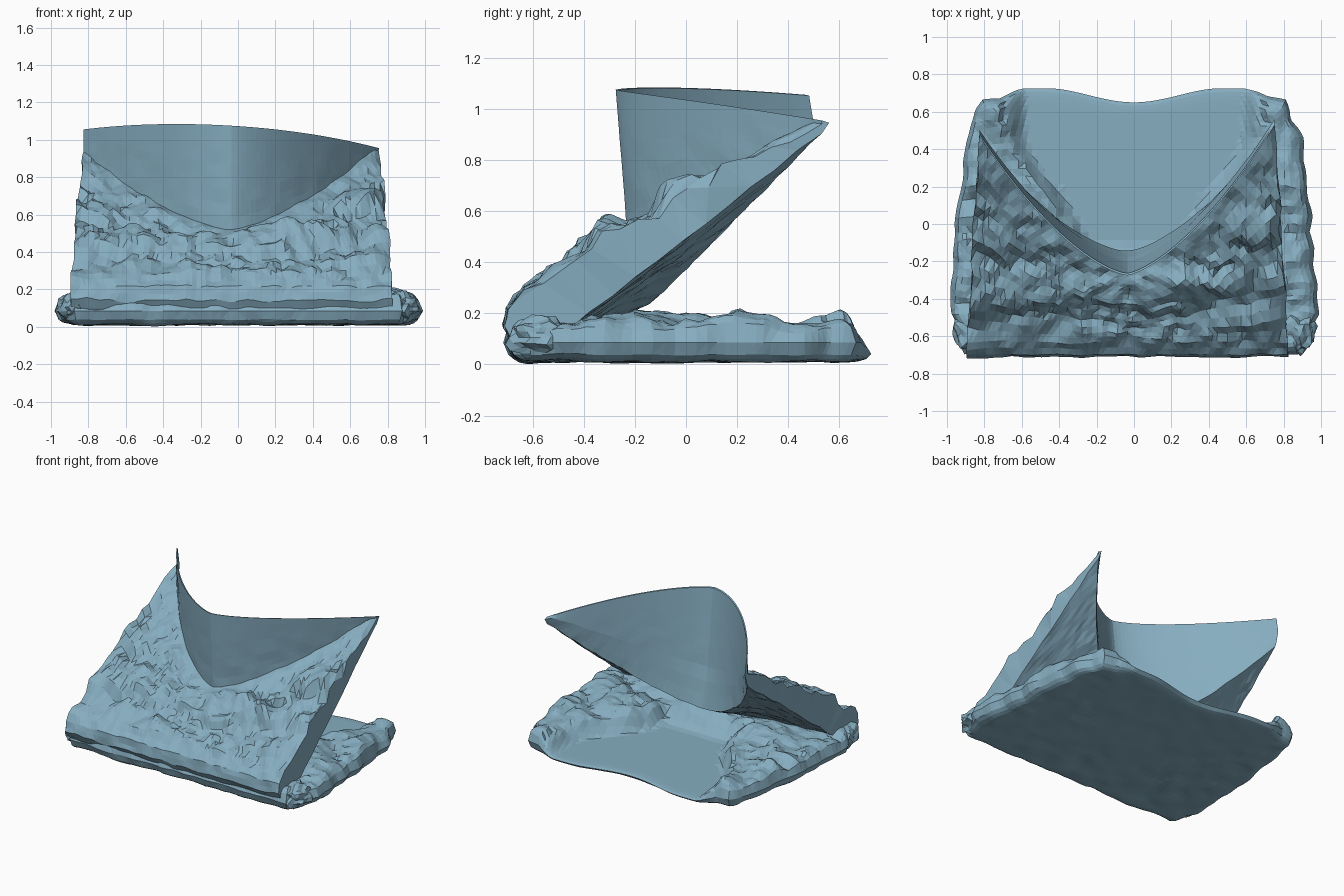
import bpy, bmesh
from mathutils import Vector, noise

if "Cube" in bpy.data.objects:
    bpy.data.objects.remove(bpy.data.objects["Cube"])


def lerp(a, b, t):
    return a + (b - a) * t


def smooth(a, b, v):
    t = max(0.0, min(1.0, (v - a) / (b - a)))
    return t * t * (3 - 2 * t)


def curve(points, v):
    """Piecewise linear lookup."""
    for (a, fa), (b, fb) in zip(points, points[1:]):
        if v <= b:
            return lerp(fa, fb, max(0.0, (v - a) / (b - a)))
    return points[-1][1]


def wrinkle(p, amp):
    """Sharp creases running across the sheet plus small facet jitter."""
    crease = abs(noise.noise(Vector((p.x * 2.2, p.y * 5, p.z * 6)))) - 0.2
    return amp * (crease * 1.6 + 0.6 * noise.noise(p * 13))


def finish(name, bm):
    bmesh.ops.remove_doubles(bm, verts=bm.verts, dist=0.0005)
    bmesh.ops.triangulate(bm, faces=bm.faces)
    bmesh.ops.recalc_face_normals(bm, faces=bm.faces)
    me = bpy.data.meshes.new(name)
    bm.to_mesh(me)
    bm.free()
    ob = bpy.data.objects.new(name, me)
    bpy.context.collection.objects.link(ob)
    mat = bpy.data.materials.get("wrap_blue") or bpy.data.materials.new("wrap_blue")
    mat.diffuse_color = (0.24, 0.42, 0.53, 1)
    mat.use_nodes = True
    mat.node_tree.nodes["Principled BSDF"].inputs["Base Color"].default_value = mat.diffuse_color
    me.materials.append(mat)
    return ob


# Base pad: crumpled side folds around a thin floor
WIDTH = [(-0.71, 0.86), (-0.62, 0.93), (-0.48, 0.98), (0, 0.95),
         (0.45, 0.90), (0.62, 0.84), (0.73, 0.76)]
N, M = 52, 44
bm = bmesh.new()
sheets = []
for top in (True, False):
    rows = []
    for j in range(M + 1):
        row = []
        for i in range(N + 1):
            u, v = 2 * i / N - 1, 2 * j / M - 1
            u = u * (1.4 - 0.4 * abs(u))            # finer cells at the border
            v = v * (1.4 - 0.4 * abs(v))
            back = 0.65 + 0.075 * smooth(0, 0.6, abs(u)) - 0.06 * smooth(0.75, 1, abs(u))
            y = v * (back if v > 0 else 0.70)
            x = u * curve(WIDTH, y)
            edge = min(1.0, (1 - abs(u)) / 0.10, (1 - abs(v)) / 0.12)
            e = max(0.0, 1 - (1 - edge) ** 2) ** 0.5
            inner = 0.25 + 0.32 * smooth(-0.1, 0.5, y)
            fold = max(smooth(inner, inner + 0.12, abs(x)), 1 - smooth(-0.3, -0.1, y))
            fold *= 1 - 0.3 * smooth(0.35, 0.7, y) * (abs(x) < 0.7)
            rim = lerp(0.04, 0.085, fold)
            p = Vector((x, y, rim))
            if top:
                z = lerp(rim, lerp(0.05, 0.165, fold), e) + wrinkle(p, 0.045) * fold * e
            else:
                z = lerp(rim, 0.012, e) + 0.008 * noise.noise(p * 7) * e
            j3 = noise.noise_vector(Vector((x * 9, y * 9, 0))) * 0.022 * fold
            row.append(bm.verts.new((x + j3.x, y + j3.y, z + j3.z * 0.4 * e)))
        rows.append(row)
    sheets.append(rows)
    for j in range(M):
        for i in range(N):
            bm.faces.new((rows[j][i], rows[j][i + 1], rows[j + 1][i + 1], rows[j + 1][i]))
finish("base_pad", bm)

# Leaning front panel whose top edge turns up into a curved standing wall
COLS = 64
bm = bmesh.new()
loops = []
for i in range(COLS + 1):
    u = 2 * i / COLS - 1
    a = abs(u)
    bend = -0.23 + 0.73 * a ** 1.5 + 0.03 * u
    low = bend + 0.09 * (1 - a)
    rim_z = 1.075 - 0.05 * u - 0.07 * u * u
    fold_z = min(0.24 + 0.6 * (bend + 0.7), rim_z - 0.01)
    rim_y = bend - 0.045 * (1 - a)
    # (y, z, steps to next corner, wrinkle amount)
    prof = [(-0.56, 0.06, 2, 0.2), (-0.67, 0.07, 2, 0.3), (-0.71, 0.14, 2, 0.4),
            (-0.70, 0.22, 2, 0.4), (-0.63, 0.285, 18, 0.8), (bend, fold_z, 8, 0.25),
            (rim_y, rim_z, 1, 0.0), (rim_y + 0.012, rim_z - 0.003, 8, 0.0),
            (bend + 0.03, fold_z, 3, 0.1), (low, 0.375 + low, 12, 0.2)]
    ring = []
    for k, (y0, z0, steps, w0) in enumerate(prof):
        y1, z1, _, w1 = prof[(k + 1) % len(prof)]
        for s in range(steps):
            t = s / steps
            y, z, w = lerp(y0, y1, t), lerp(z0, z1, t), lerp(w0, w1, t)
            if k == 4:                                   # puffed crumpled face
                w += 0.7 * (4 * t * (1 - t))
                z += 0.02 * 4 * t * (1 - t)
            x = -0.035 + u * (0.86 - 0.07 * (y + 0.7) / 1.2)
            p = Vector((x, y, z))
            d = wrinkle(p, 0.06) * w
            j3 = noise.noise_vector(p * 8) * 0.018 * w
            ring.append(bm.verts.new((x + j3.x, y - 0.4 * d + j3.y, max(0.02, z + d))))
    loops.append(ring)
for a, b in zip(loops, loops[1:]):
    for k in range(len(a)):
        n = (k + 1) % len(a)
        bm.faces.new((a[k], a[n], b[n], b[k]))
bm.faces.new(loops[0])
bm.faces.new(loops[-1])
finish("front_panel_and_curved_wall", bm)

# Crumpled lumps at the front corners
for side, name in ((-1, "corner_lump_left"), (1, "corner_lump_right")):
    bm = bmesh.new()
    bmesh.ops.create_icosphere(bm, subdivisions=3, radius=1)
    for v in bm.verts:
        r = 1 + 0.35 * noise.noise(v.co * 2.2 + Vector((side * 5, 0, 0)))
        v.co = Vector((side * 0.875 + v.co.x * 0.09 * r, -0.57 + v.co.y * 0.12 * r,
                       0.105 + v.co.z * 0.08 * r))
    finish(name, bm)
